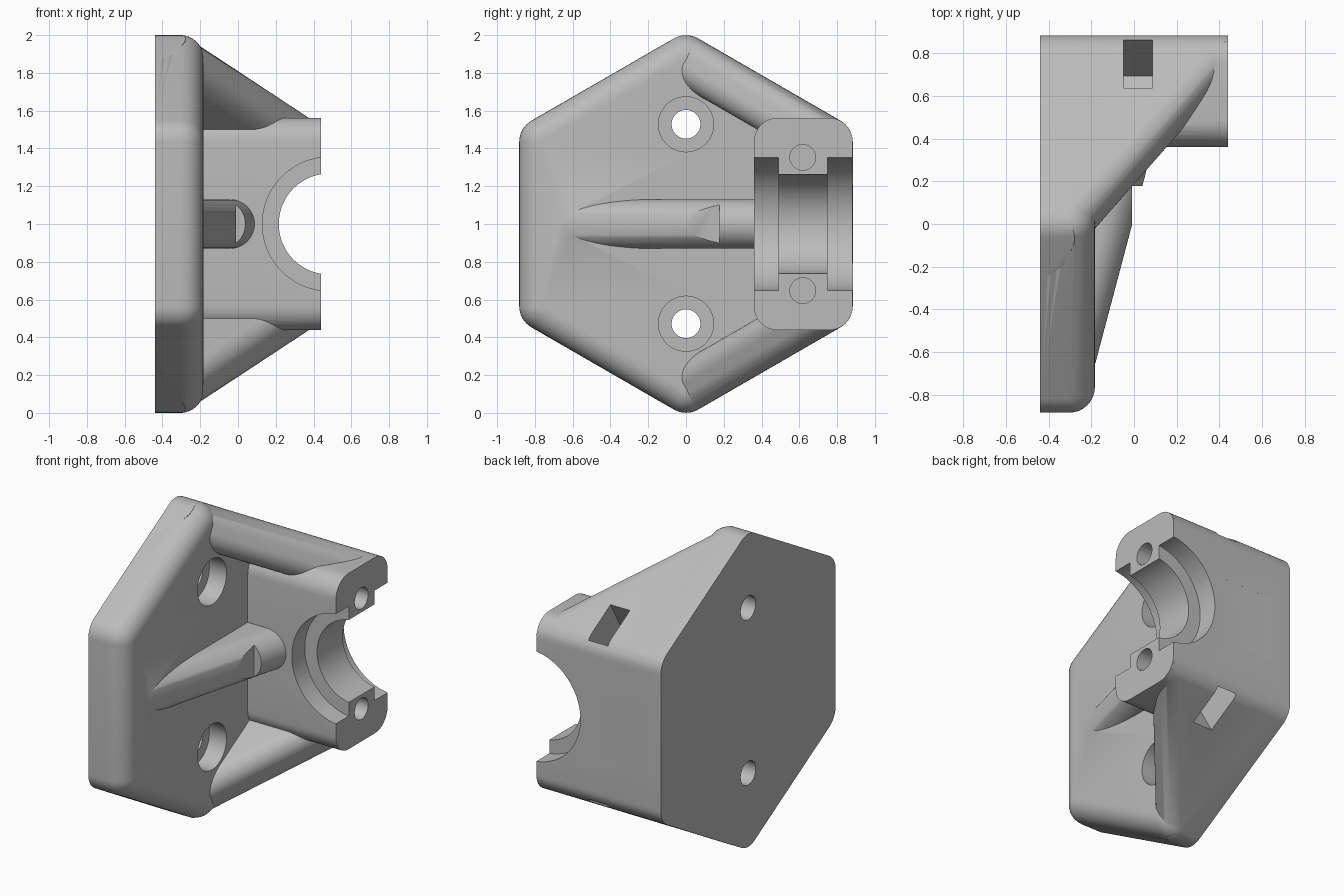
import bpy, bmesh, math
from mathutils import Vector, Matrix

cube = bpy.data.objects.get("Cube")
if cube:
    bpy.data.objects.remove(cube, do_unlink=True)

grey = bpy.data.materials.new("plain_grey")
grey.use_nodes = True
colour = (0.5, 0.5, 0.5, 1)
grey.diffuse_color = colour
grey.node_tree.nodes["Principled BSDF"].inputs["Base Color"].default_value = colour

X = Vector((1, 0, 0))
MID = Vector((0, 0, 1))
APOTHEM = 0.883


def loft(name, rings):
    """Closed solid through a list of equal-length rings of points."""
    bm = bmesh.new()
    loops = [[bm.verts.new(p) for p in ring] for ring in rings]
    n = len(loops[0])
    for a, b in zip(loops, loops[1:]):
        for i in range(n):
            j = (i + 1) % n
            bm.faces.new((a[i], a[j], b[j], b[i]))
    bm.faces.new(loops[0])
    bm.faces.new(loops[-1])
    bmesh.ops.remove_doubles(bm, verts=bm.verts, dist=0.0005)
    bmesh.ops.recalc_face_normals(bm, faces=bm.faces)
    mesh = bpy.data.meshes.new(name)
    bm.to_mesh(mesh)
    bm.free()
    mesh.materials.append(grey)
    ob = bpy.data.objects.new(name, mesh)
    bpy.context.collection.objects.link(ob)
    return ob


def extrude(name, outline, origin, u, v, w, start, end):
    return loft(name, [[origin + u * p + v * q + w * t for p, q in outline]
                       for t in (start, end)])


def cylinder(name, origin, axis, radius, start, end, sides=48):
    u = axis.orthogonal().normalized()
    ring = [(radius * math.cos(math.tau * i / sides), radius * math.sin(math.tau * i / sides))
            for i in range(sides)]
    return extrude(name, ring, origin, u, axis.cross(u), axis, start, end)


def combine(base, tool, operation):
    """Apply a boolean to base and discard the tool."""
    tool.hide_render = True
    mod = base.modifiers.new(operation, "BOOLEAN")
    mod.operation, mod.solver, mod.object = operation, "EXACT", tool
    bpy.context.view_layer.objects.active = base
    bpy.ops.object.modifier_apply(modifier=mod.name)
    bpy.data.objects.remove(tool, do_unlink=True)


def hexagon(x, inset=0.0, radius=0.13, steps=8):
    """Rounded hexagon ring in the y-z plane."""
    r = radius - inset
    reach = (APOTHEM - radius) / math.cos(math.pi / 6)
    ring = []
    for k in range(6):
        mid = math.radians(30 + 60 * k)
        for i in range(steps + 1):
            a = mid + math.radians(-30 + 60 * i / steps)
            ring.append(Vector((x, reach * math.cos(mid) + r * math.cos(a),
                                1 + reach * math.sin(mid) + r * math.sin(a))))
    return ring


def rounded_rectangle(hw, hh, r, steps=8):
    pts = []
    for k, (sx, sy) in enumerate(((1, 1), (-1, 1), (-1, -1), (1, -1))):
        for i in range(steps + 1):
            a = math.pi / 2 * (k + i / steps)
            pts.append((sx * (hw - r) + r * math.cos(a), sy * (hh - r) + r * math.sin(a)))
    return pts


def rib_outline(hw, r, depth, steps=14):
    """Upright rib section, crest at height zero, with rounded shoulders."""
    pts = [(-hw, -depth), (hw, -depth)]
    for side in (1, -1):
        for i in range(steps + 1):
            a = math.pi / 2 * (i / steps + (side < 0))
            pts.append((side * (hw - r) + r * math.cos(a), r * math.sin(a) - r))
    return pts


# Hexagonal base plate with a filleted front edge
FILLET = 0.12
rings = [hexagon(-0.44)]
for i in range(9):
    a = math.pi / 2 * i / 8
    rings.append(hexagon(-0.183 - FILLET * (1 - math.sin(a)), FILLET * (1 - math.cos(a))))
bracket = loft("hexagonal_bracket", rings)

# Bearing block standing on the plate
Y, Z = Vector((0, 1, 0)), Vector((0, 0, 1))
block = extrude("bearing_block", rounded_rectangle(0.2615, 0.562, 0.125),
                Vector((0, 0.621, 1)), Y, Z, X, -0.4, 0.44)
combine(bracket, block, "UNION")

# Two sloping edge ribs, flush with the hexagon sides
slope = math.atan(0.76)
for side in (1, -1):
    normal = Vector((0, 0.5, side * math.sqrt(0.75)))
    along = Vector((0, math.sqrt(0.75), -side * 0.5))
    run = along * math.cos(slope) + X * math.sin(slope)
    up = X * math.cos(slope) - along * math.sin(slope)
    crest = MID + normal * (APOTHEM - 0.131) - along * 0.435 - X * 0.183
    rib = extrude("edge_rib", rib_outline(0.13, 0.105, 0.95), crest, normal, up, run, -0.6, 2)
    combine(rib, loft("rib_limit", [hexagon(-0.42), hexagon(0.43)]), "INTERSECT")
    combine(bracket, rib, "UNION")

# Central rounded rib rising to the block
tilt = math.atan(0.265)
run = Y * math.cos(tilt) + X * math.sin(tilt)
up = X * math.cos(tilt) - Y * math.sin(tilt)
centre_rib = extrude("centre_rib", rib_outline(0.131, 0.13, 0.3),
                     Vector((-0.183, -0.66, 1)), Z, up, run, -0.02, 1.15)
limit = extrude("rib_limit", [(-0.8, -0.4), (0.45, -0.4), (0.45, 0.2), (-0.8, 0.2)],
                MID, Y, X, Z, -0.3, 0.3)
combine(centre_rib, limit, "INTERSECT")
combine(bracket, centre_rib, "UNION")

# Flat notch in the central rib
notch = extrude("rib_notch", [(-0.1, -0.01), (0.178, -0.01), (0.178, 0.3), (-0.1, 0.3)],
                MID, Y, X, Z, -0.2, 0.2)
combine(bracket, notch, "DIFFERENCE")

# Stepped bearing seat
seat = Vector((0.483, 0, 1))
for radius, start, end in ((0.267, 0.4, 0.84), (0.354, 0.3, 0.49), (0.354, 0.75, 0.95)):
    combine(bracket, cylinder("seat_cutter", seat, Y, radius, start, end, 96), "DIFFERENCE")

for side in (1, -1):
    # Counterbored mounting hole in the plate
    hole = Vector((0, 0, 1 + side * 0.528))
    combine(bracket, cylinder("hole_cutter", hole, X, 0.076, -0.6, 0), "DIFFERENCE")
    combine(bracket, cylinder("counterbore_cutter", hole, X, 0.146, -0.305, -0.1), "DIFFERENCE")
    # Blind bolt hole in the block
    bolt = Vector((0, 0.618, 1 + side * 0.353))
    combine(bracket, cylinder("bolt_cutter", bolt, X, 0.068, -0.13, 0.6), "DIFFERENCE")
    # Nut slot entering through the sloping side
    normal = Vector((0, 0.5, side * math.sqrt(0.75)))
    along = Vector((0, math.sqrt(0.75), -side * 0.5))
    slot = extrude("slot_cutter", [(-0.05, -0.132), (0.087, -0.132), (0.087, 0.132), (-0.05, 0.132)],
                   bolt, X, along, normal, -0.08, 0.5)
    combine(bracket, slot, "DIFFERENCE")

# Smooth fillets, sharp edges
bpy.ops.object.select_all(action="DESELECT")
bracket.select_set(True)
bpy.context.view_layer.objects.active = bracket
bpy.ops.object.shade_smooth_by_angle(angle=math.radians(30))
